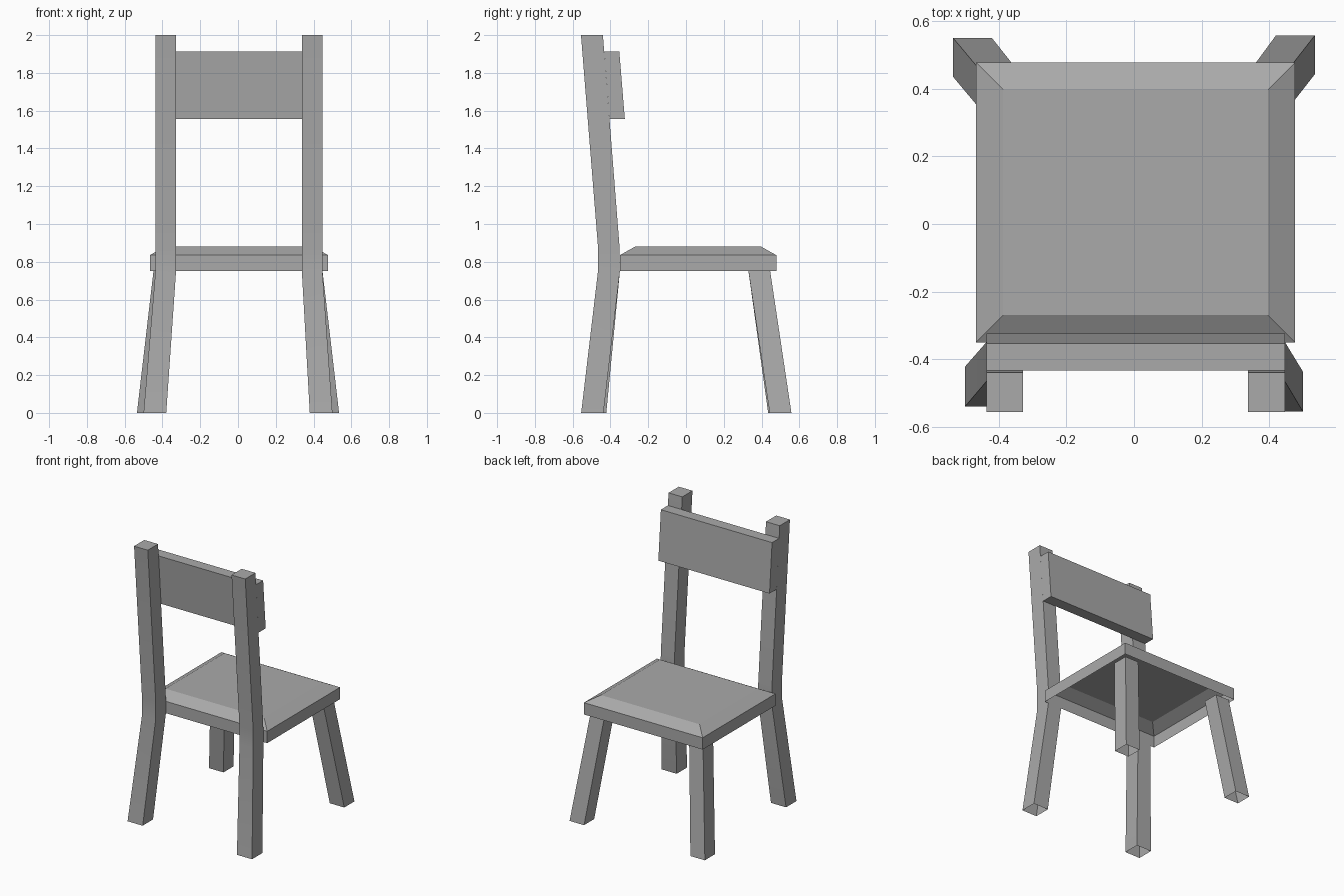
import bpy, bmesh, math

old = bpy.data.objects.get("Cube")
if old:
    bpy.data.objects.remove(old, do_unlink=True)

grey = bpy.data.materials.new("plain_grey")
grey.use_nodes = True
colour = (0.4, 0.4, 0.4, 1)
grey.diffuse_color = colour
grey.node_tree.nodes["Principled BSDF"].inputs["Base Color"].default_value = colour


def loft(name, sections, bottom=False, top=False):
    """Square tube through sections of (z, x0, x1, y0, y1), optionally capped."""
    bm = bmesh.new()
    rings = []
    for z, x0, x1, y0, y1 in sections:
        corners = ((x0, y0), (x1, y0), (x1, y1), (x0, y1))
        rings.append([bm.verts.new((x, y, z)) for x, y in corners])
    for low, high in zip(rings, rings[1:]):
        for i in range(4):
            j = (i + 1) % 4
            bm.faces.new((low[i], low[j], high[j], high[i]))
    if bottom:
        bm.faces.new(rings[0][::-1])
    if top:
        bm.faces.new(rings[-1])
    mesh = bpy.data.meshes.new(name)
    bm.to_mesh(mesh)
    bm.free()
    mesh.materials.append(grey)
    obj = bpy.data.objects.new(name, mesh)
    bpy.context.collection.objects.link(obj)
    bpy.ops.object.select_all(action="DESELECT")
    obj.select_set(True)
    bpy.context.view_layer.objects.active = obj
    bpy.ops.object.shade_smooth_by_angle(angle=math.radians(20))
    return obj


# Seat: shell open underneath, with a chamfered top
rim = (-0.467, 0.477, -0.35, 0.478)
inset = 0.08
panel = (rim[0] + inset, rim[1] - inset, rim[2] + inset, rim[3] - inset)
loft("seat", [(0.75, *rim), (0.835, *rim), (0.88, *panel)], top=True)

# Splayed legs under the free edge of the seat, open at the foot
for side, foot_x, top_x, y in (("left", 0.42, 0.337, 0.443),
                               ("right", -0.535, -0.447, 0.435)):
    w = 0.115
    loft(side + "_short_leg", [(0, foot_x, foot_x + w, y, y + w),
                               (0.755, top_x, top_x + w - 0.005, 0.33, 0.445)])

# Tall posts: splayed foot, bend at the seat, leaning back rest support
for side, foot_x, x, y in (("left", 0.38, 0.338, -0.555),
                           ("right", -0.5, -0.437, -0.54)):
    x1 = x + 0.109
    loft(side + "_back_post", [(0, foot_x, foot_x + 0.12, y, y + 0.118),
                               (0.75, x, x1, -0.466, -0.35),
                               (0.88, x, x1, -0.466, -0.352),
                               (2, x, x1, -0.556, -0.44)], top=True)

# Backrest board fixed on the seat side of the posts
loft("backrest_board", [(1.557, -0.437, 0.447, -0.405, -0.324),
                        (1.912, -0.437, 0.447, -0.433, -0.353)],
     bottom=True, top=True)
